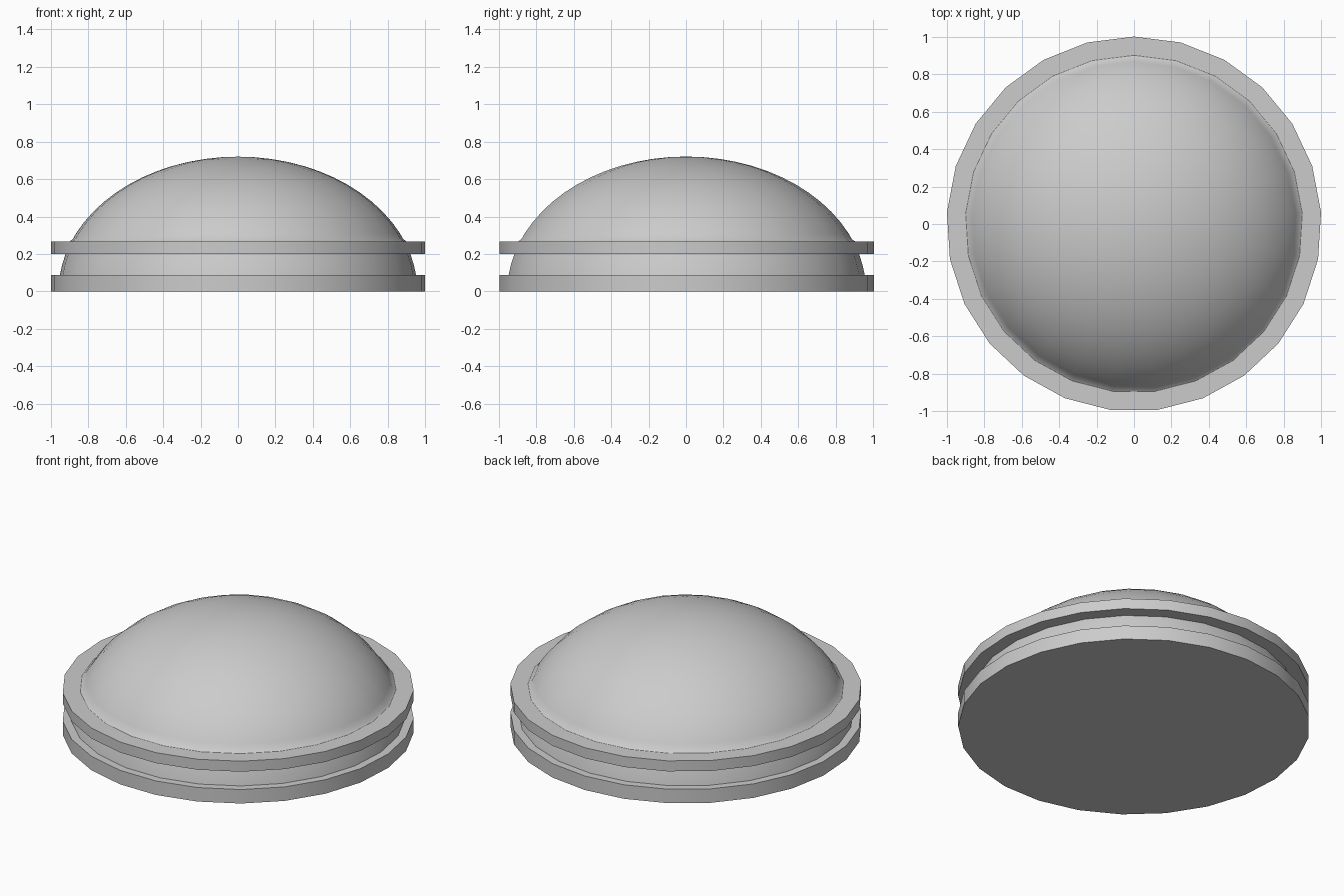
import bpy, bmesh, math

if "Cube" in bpy.data.objects:
    bpy.data.objects.remove(bpy.data.objects["Cube"])

SIDES = 25
R = 1.002                 # rim radius
A, H = 0.961, 0.72        # dome ellipse half width and height


def dome_point(z):
    return (A * math.sqrt(max(0.0, 1 - (z / H) ** 2)), z)


def lathe(name, profile):
    """Revolve an (r, z) profile about z; points with r = 0 become poles."""
    bm = bmesh.new()
    rings = []
    for r, z in profile:
        if r < 1e-6:
            rings.append([bm.verts.new((0, 0, z))] * SIDES)
        else:
            ring = []
            for i in range(SIDES):
                a = math.pi / 2 + 2 * math.pi * i / SIDES
                ring.append(bm.verts.new((r * math.cos(a), r * math.sin(a), z)))
            rings.append(ring)
    for lo, hi in zip(rings, rings[1:]):
        for i in range(SIDES):
            j = (i + 1) % SIDES
            quad = list(dict.fromkeys([lo[i], lo[j], hi[j], hi[i]]))
            bm.faces.new(quad)
    bm.faces.new(rings[0][::-1])      # flat underside
    bmesh.ops.recalc_face_normals(bm, faces=bm.faces)
    mesh = bpy.data.meshes.new(name)
    bm.to_mesh(mesh)
    bm.free()
    obj = bpy.data.objects.new(name, mesh)
    bpy.context.collection.objects.link(obj)
    bpy.ops.object.select_all(action='DESELECT')
    obj.select_set(True)
    bpy.context.view_layer.objects.active = obj
    bpy.ops.object.shade_smooth_by_angle(angle=math.radians(30))
    return obj


# base rim, recessed neck and upper rim
profile = [(R, 0), (R, 0.088), dome_point(0.088), dome_point(0.145),
           dome_point(0.2), (R, 0.2), (R, 0.266)]

# small flare where the dome meets the upper rim, then the dome itself
profile += [(0.902, 0.267), (0.885, 0.279)]
start = math.asin(0.31 / H)
STEPS = 12
for k in range(STEPS + 1):
    t = start + (math.pi / 2 - start) * k / STEPS
    profile.append((A * math.cos(t), H * math.sin(t)))

lathe("domed_cap", profile)
